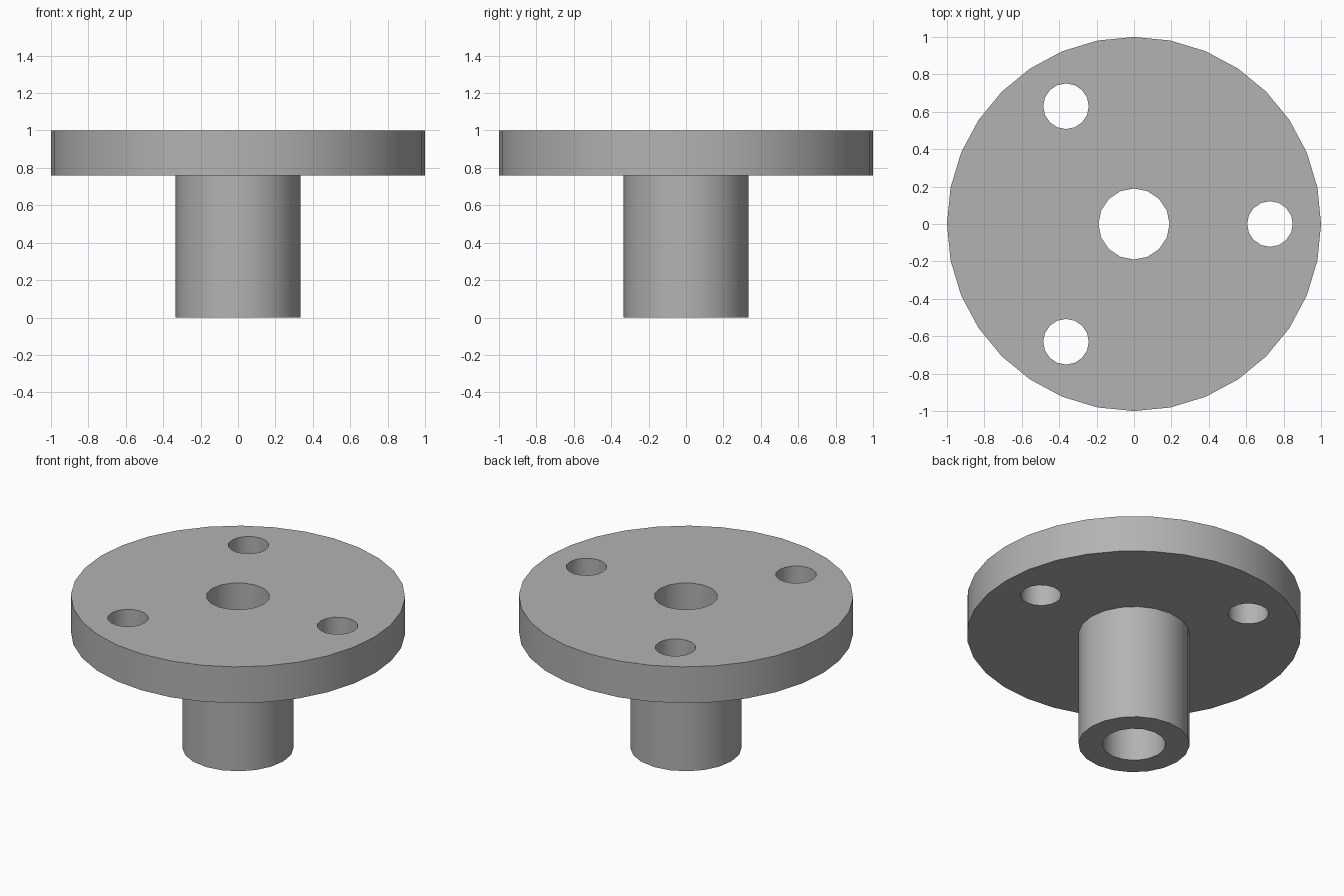
import bpy
from math import cos, sin, tau, radians

if "Cube" in bpy.data.objects:
    bpy.data.objects.remove(bpy.data.objects["Cube"], do_unlink=True)

DISC_BOTTOM, TOP = 0.76, 1.0
BOLT_CIRCLE, BOLT_COUNT = 0.727, 3

grey = bpy.data.materials.new("plain grey")
grey.use_nodes = True
colour = (0.45, 0.45, 0.45, 1)
grey.diffuse_color = colour
grey.node_tree.nodes["Principled BSDF"].inputs["Base Color"].default_value = colour


def cylinder(name, radius, low, high, sides, x=0, y=0):
    """Upright cylinder with a corner pointing along +x."""
    bpy.ops.mesh.primitive_cylinder_add(
        vertices=sides, radius=radius, depth=high - low,
        location=(x, y, (low + high) / 2))
    obj = bpy.context.object
    obj.name = name
    obj.data.materials.append(grey)
    return obj


def combine(target, tool, operation):
    """Apply a boolean and discard the tool."""
    mod = target.modifiers.new(tool.name, "BOOLEAN")
    mod.operation = operation
    mod.solver = "EXACT"
    mod.object = tool
    bpy.context.view_layer.objects.active = target
    bpy.ops.object.modifier_apply(modifier=mod.name)
    bpy.data.objects.remove(tool, do_unlink=True)


# Round plate with the hub tube joined beneath it
flange = cylinder("flange_with_hub", 1.0, DISC_BOTTOM, TOP, 32)
combine(flange, cylinder("hub", 0.333, 0, 0.88, 20), "UNION")

# Central bore through plate and hub
combine(flange, cylinder("bore", 0.19, -0.1, TOP + 0.1, 16), "DIFFERENCE")

# Bolt holes
for i in range(BOLT_COUNT):
    a = tau * i / BOLT_COUNT
    hole = cylinder("bolt_hole", 0.122, 0.6, TOP + 0.1, 16,
                    BOLT_CIRCLE * cos(a), BOLT_CIRCLE * sin(a))
    combine(flange, hole, "DIFFERENCE")

# Smooth walls with crisp rims
bpy.ops.object.select_all(action="DESELECT")
flange.select_set(True)
bpy.context.view_layer.objects.active = flange
bpy.ops.object.shade_smooth_by_angle(angle=radians(35))
